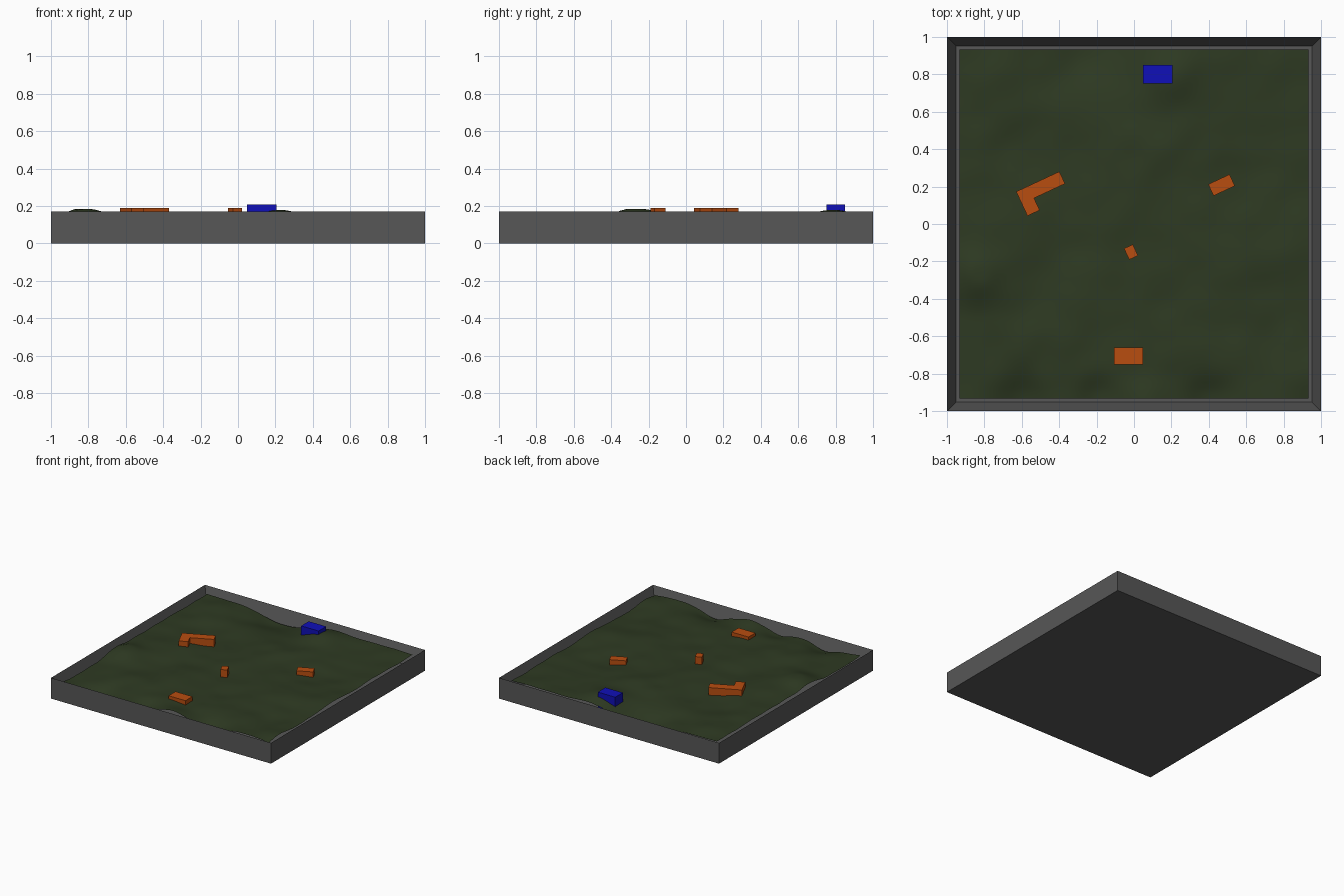
import bpy, bmesh, math
from mathutils import Vector, noise

if "Cube" in bpy.data.objects:
    bpy.data.objects.remove(bpy.data.objects["Cube"])


def material(name, rgb):
    m = bpy.data.materials.new(name)
    m.diffuse_color = (*rgb, 1)
    m.use_nodes = True
    m.node_tree.nodes["Principled BSDF"].inputs["Base Color"].default_value = m.diffuse_color
    return m


grey = material("dark grey", (0.095, 0.095, 0.095))
green = material("forest green", (0.027, 0.042, 0.016))
orange = material("orange", (0.48, 0.074, 0.005))
blue = material("blue", (0.005, 0.005, 0.48))


def finish(name, bm, mat):
    bmesh.ops.recalc_face_normals(bm, faces=bm.faces)
    me = bpy.data.meshes.new(name)
    bm.to_mesh(me)
    bm.free()
    me.materials.append(mat)
    ob = bpy.data.objects.new(name, me)
    bpy.context.collection.objects.link(ob)
    return ob


def prism(name, outline, origin, angle, bottom, top, mat):
    """Extrude a plan outline, turned by angle and placed at origin."""
    c, s = math.cos(math.radians(angle)), math.sin(math.radians(angle))
    bm = bmesh.new()
    verts = [bm.verts.new((origin[0] + x * c - y * s, origin[1] + x * s + y * c, bottom))
             for x, y in outline]
    face = bm.faces.new(verts)
    ext = bmesh.ops.extrude_face_region(bm, geom=[face])
    moved = [v for v in ext["geom"] if isinstance(v, bmesh.types.BMVert)]
    bmesh.ops.translate(bm, verts=moved, vec=(0, 0, top - bottom))
    return finish(name, bm, mat)


def rect(w, d):
    return [(-w / 2, -d / 2), (w / 2, -d / 2), (w / 2, d / 2), (-w / 2, d / 2)]


# Square tray: a box with its top inset and pushed down
RIM, INNER = 0.17, 0.93
bm = bmesh.new()
bmesh.ops.create_cube(bm, size=2)
for v in bm.verts:
    v.co.z = RIM if v.co.z > 0 else 0
top = max(bm.faces, key=lambda f: f.calc_center_median().z)
bmesh.ops.inset_region(bm, faces=[top], thickness=1 - INNER)
bmesh.ops.translate(bm, verts=top.verts[:], vec=(0, 0, 0.03 - RIM))
finish("tray", bm, grey)

# Hills and hollows of the terrain: x, y, radius, height change
BUMPS = [(0.22, 0.80, 0.14, 0.04), (-0.84, -0.27, 0.13, 0.045),
         (-0.25, 0.93, 0.22, -0.075), (0.39, -0.93, 0.12, -0.05),
         (-0.20, -0.93, 0.10, -0.03), (-0.61, -0.93, 0.12, -0.05),
         (0.07, -0.93, 0.10, 0.02)]


def height(x, y):
    z = 0.137 + 0.022 * noise.noise(Vector((x * 2.6 + 4, y * 2.6 + 1, 0.3)))
    z += 0.010 * noise.noise(Vector((x * 6, y * 6, 2.7)))
    for bx, by, r, h in BUMPS:
        z += h * math.exp(-((x - bx) ** 2 + (y - by) ** 2) / (r * r))
    return min(z, 0.184)


# Terrain sheet filling the tray
bm = bmesh.new()
bmesh.ops.create_grid(bm, x_segments=64, y_segments=64, size=INNER + 0.003)
for v in bm.verts:
    v.co.z = height(v.co.x, v.co.y)
terrain = finish("terrain", bm, green)
for p in terrain.data.polygons:
    p.use_smooth = True

# Buildings standing on the terrain
L_PLAN = [(0, 0), (0, -0.143), (0.072, -0.143), (0.072, -0.072), (0.255, -0.072), (0.255, 0)]
prism("l_shaped_building", L_PLAN, (-0.63, 0.173), 25, 0.08, 0.19, orange)
prism("long_building", rect(0.126, 0.068), (0.468, 0.208), 25, 0.08, 0.17, orange)
prism("small_building", rect(0.052, 0.066), (-0.016, -0.15), 25, 0.08, 0.19, orange)
prism("front_building", rect(0.154, 0.09), (-0.029, -0.705), 0, 0.08, 0.167, orange)
prism("blue_building", rect(0.158, 0.098), (0.127, 0.801), 0, 0.08, 0.208, blue)
